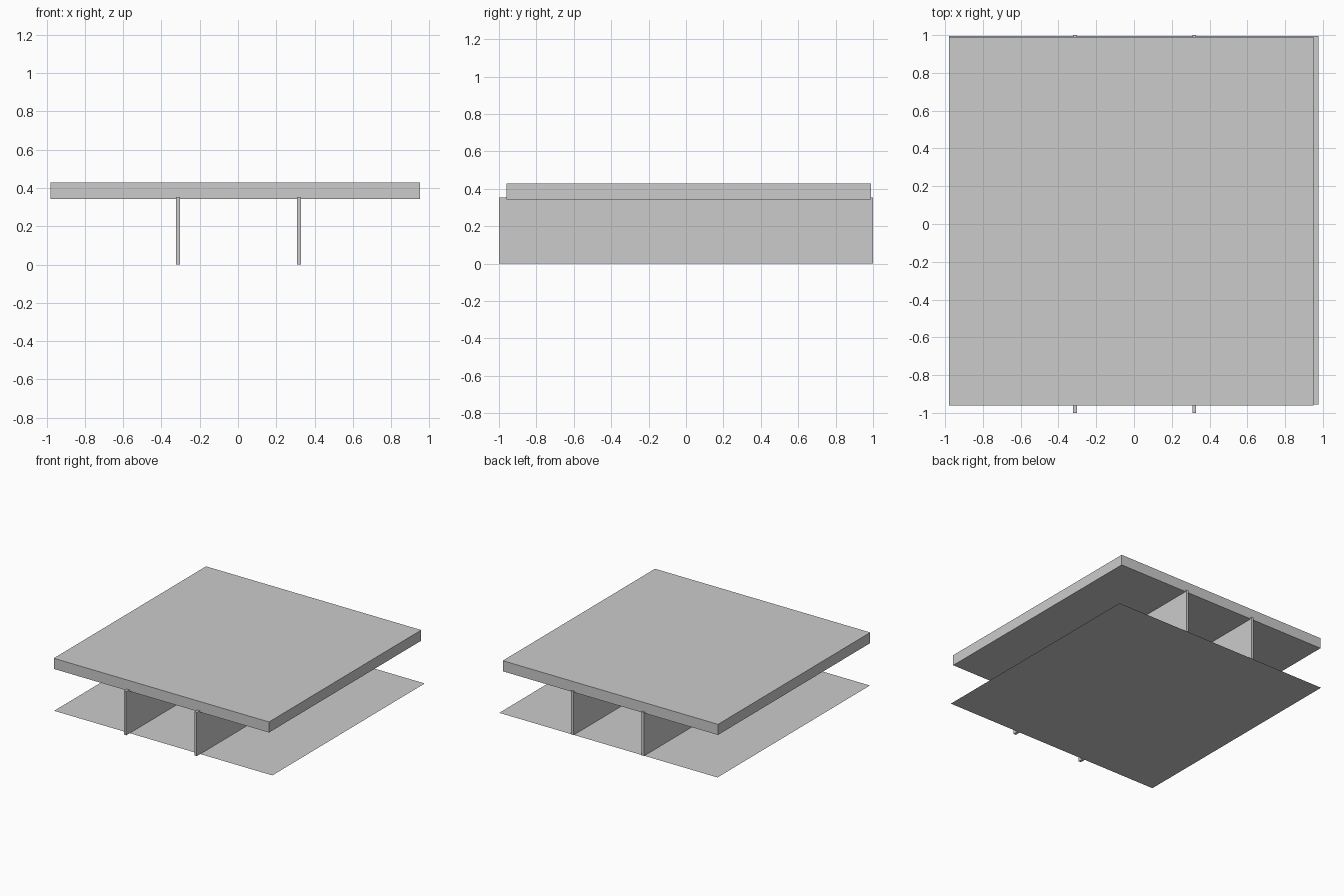
import bpy
import bmesh

if "Cube" in bpy.data.objects:
    bpy.data.objects.remove(bpy.data.objects["Cube"])


def box(name, x, y, z):
    """Box spanning the given (min, max) ranges."""
    bm = bmesh.new()
    bmesh.ops.create_cube(bm, size=1)
    for v in bm.verts:
        v.co = [r[0] if c < 0 else r[1] for c, r in zip(v.co, (x, y, z))]
    return link(name, bm)


def link(name, bm):
    mesh = bpy.data.meshes.new(name)
    bm.to_mesh(mesh)
    bm.free()
    obj = bpy.data.objects.new(name, mesh)
    bpy.context.collection.objects.link(obj)
    return obj


# Thick top slab
box("top_slab", (-0.98, 0.95), (-0.96, 0.99), (0.342, 0.428))

# Two upright support panels, reaching slightly into the slab
for side, x in (("left", -0.313), ("right", 0.319)):
    box(side + "_panel", (x - 0.0105, x + 0.0105), (-1, 1), (0, 0.354))

# Single-sheet base on the ground
bm = bmesh.new()
bmesh.ops.create_grid(bm, x_segments=1, y_segments=1, size=1)
for v in bm.verts:
    v.co = (-0.98 if v.co.x < 0 else 0.977, -0.955 if v.co.y < 0 else 0.996, 0)
link("base_sheet", bm)
